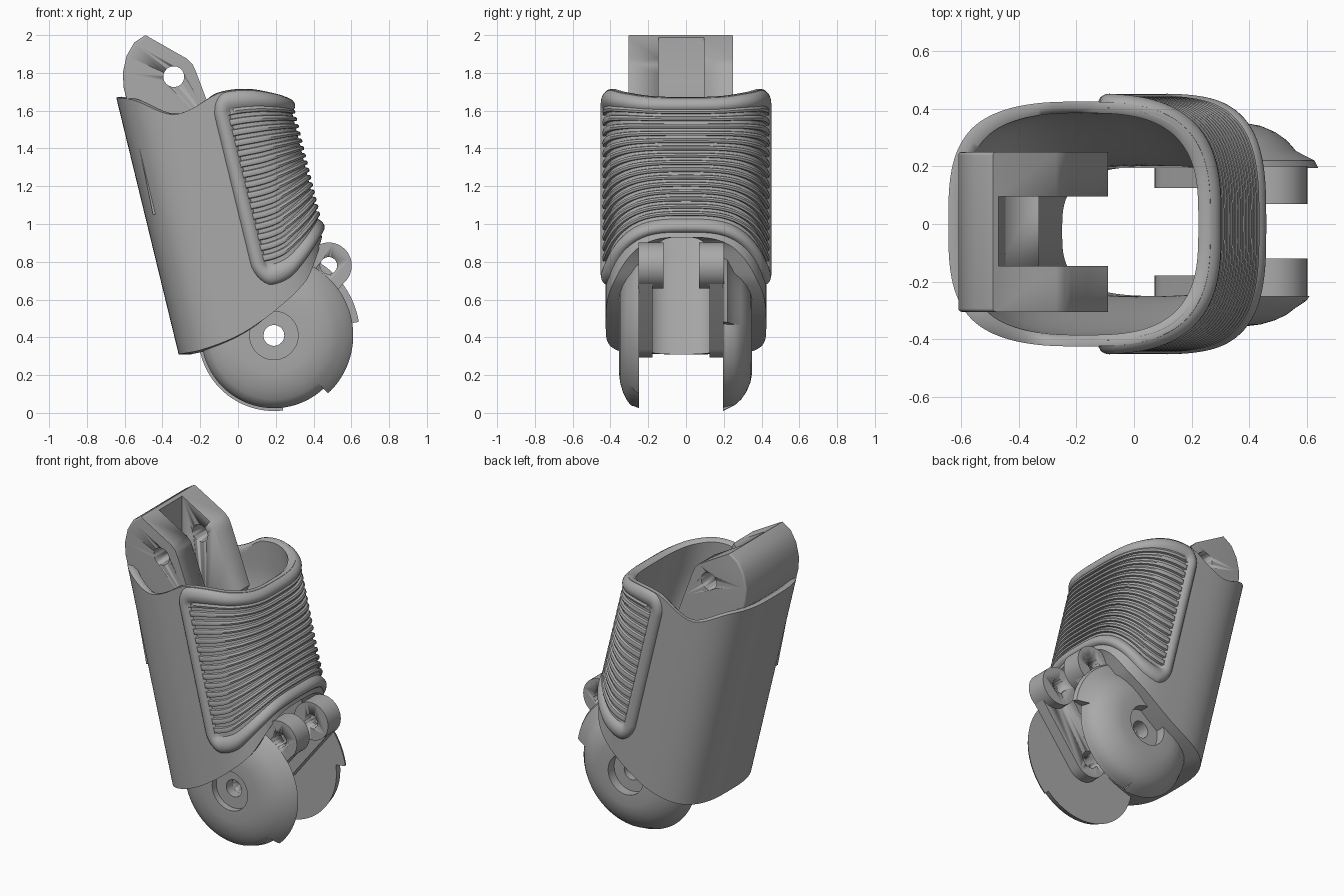
import bpy, bmesh, math
from mathutils import Vector

if "Cube" in bpy.data.objects:
    bpy.data.objects.remove(bpy.data.objects["Cube"])

grey = bpy.data.materials.new("grey")
grey.diffuse_color = (0.40, 0.40, 0.40, 1)
grey.use_nodes = True
grey.node_tree.nodes["Principled BSDF"].inputs["Base Color"].default_value = grey.diffuse_color


def finish(name, bm, angle=35):
    bmesh.ops.recalc_face_normals(bm, faces=bm.faces)
    me = bpy.data.meshes.new(name)
    bm.to_mesh(me)
    bm.free()
    ob = bpy.data.objects.new(name, me)
    bpy.context.collection.objects.link(ob)
    me.materials.append(grey)
    bpy.ops.object.select_all(action='DESELECT')
    ob.select_set(True)
    bpy.context.view_layer.objects.active = ob
    bpy.ops.object.shade_smooth_by_angle(angle=math.radians(angle))
    return ob


def curve(pts, x):
    """Smooth interpolation through (x, value) points."""
    if x <= pts[0][0]:
        return pts[0][1]
    if x >= pts[-1][0]:
        return pts[-1][1]
    n = len(pts)
    slope = lambda k: ((pts[min(k + 1, n - 1)][1] - pts[max(k - 1, 0)][1]) /
                       (pts[min(k + 1, n - 1)][0] - pts[max(k - 1, 0)][0]))
    i = next(k for k in range(n - 1) if x <= pts[k + 1][0])
    (x0, a), (x1, b) = pts[i], pts[i + 1]
    h = x1 - x0
    t = (x - x0) / h
    return ((2*t**3 - 3*t*t + 1) * a + (t**3 - 2*t*t + t) * h * slope(i)
            + (3*t*t - 2*t**3) * b + (t**3 - t*t) * h * slope(i + 1))


def skin(bm, rows, wrap_rows=False, wrap_cols=False):
    vs = [[bm.verts.new(p) for p in r] for r in rows]
    nr, nc = len(vs), len(vs[0])
    for i in range(nr if wrap_rows else nr - 1):
        for j in range(nc if wrap_cols else nc - 1):
            a, b = (i + 1) % nr, (j + 1) % nc
            bm.faces.new((vs[i][j], vs[i][b], vs[a][b], vs[a][j]))


def plate(name, outline, y0, y1):
    """Extrude an x-z outline along y."""
    bm = bmesh.new()
    f = bm.faces.new([bm.verts.new((x, y0, z)) for x, z in outline])
    g = bmesh.ops.extrude_face_region(bm, geom=[f])["geom"]
    for v in g:
        if isinstance(v, bmesh.types.BMVert):
            v.co.y = y1
    return bm


def arc(cx, cz, r, a0=0, a1=352.5, n=48):
    return [(cx + r * math.cos(math.radians(a0 + (a1 - a0) * i / (n - 1))),
             cz + r * math.sin(math.radians(a0 + (a1 - a0) * i / (n - 1)))) for i in range(n)]


def cut(ob, outline, y0=-0.6, y1=0.6):
    c = finish("cutter", plate("cutter", outline, y0, y1))
    m = ob.modifiers.new("cut", 'BOOLEAN')
    m.object, m.operation, m.solver = c, 'DIFFERENCE', 'EXACT'
    bpy.context.view_layer.objects.active = ob
    bpy.ops.object.modifier_apply(modifier=m.name)
    bpy.data.objects.remove(c)


# ---- tilted sleeve: rounded section sheared along z
CX, A, B, SHEAR = -0.185, 0.455, 0.425, 0.243
TOP = [(0, 1.67), (.09, 1.655), (.27, 1.58), (.43, 1.63), (.54, 1.69), (.70, 1.712), (.85, 1.69), (.92, 1.665)]
BOTTOM = [(0, .31), (.13, .335), (.34, .41), (.55, .53), (.76, .69), (.84, .80), (.91, .93)]
PAD_BOTTOM = [(.46, .68), (.58, .67), (.69, .71), (.77, .78), (.85, .87), (.91, .95)]


def section(t, a=A, b=B, cx=CX, cy=0.0):
    c, s = math.cos(t), math.sin(t)
    return Vector((cx + math.copysign(abs(c) ** .63 * a, c), cy + math.copysign(abs(s) ** .63 * b, s)))


def place(p, z):
    return (p.x + SHEAR * (1.65 - z), p.y, z)


NS, NV = 128, 36
outer, inner = [], []
for i in range(NV + 1):
    ro, ri = [], []
    for j in range(NS):
        t = 2 * math.pi * (j + .5) / NS
        p = section(t)
        rel = p.x - CX + A
        z0, z1 = curve(BOTTOM, rel), curve(TOP, rel)
        z = z0 + (z1 - z0) * i / NV
        k = min(max((z - .75) / .75, 0), 1)
        k = k * k * (3 - 2 * k)
        q = section(t, .395 + .01 * k, .225 + .16 * k, -.18, -.025 * (1 - k))
        ro.append(place(p, z))
        ri.append(place(q, z - (0.012 if i == NV else 0)))
    outer.append(ro)
    inner.append(ri)
# rounded lip between outer and inner walls
lip = [tuple(o * .5 + n * .5 + (0.01 if k == 2 else 0) for k, (o, n) in enumerate(zip(a, b)))
       for a, b in zip(outer[-1], inner[-1])]
bm = bmesh.new()
skin(bm, outer + [lip] + inner[::-1], wrap_rows=True, wrap_cols=True)
finish("sleeve", bm, 50)

# ---- ribbed grip pad wrapped around the sleeve's right side
dense = [section(-math.pi / 2 + math.pi * i / 6000) for i in range(6001)]
dense = [p for p in dense if p.x - CX + A > .49]
length = [0]
for p, q in zip(dense, dense[1:]):
    length.append(length[-1] + (q - p).length)
L = length[-1]
edge = [.01 * i for i in range(10)]
arcs = edge + [.092 + (L - .184) * i / 60 for i in range(61)] + [L - e for e in reversed(edge)]
cols, k = [], 0
for s in arcs:
    while k < len(length) - 2 and length[k] < s:
        k += 1
    tan = (dense[min(k + 1, len(dense) - 1)] - dense[max(k - 1, 0)]).normalized()
    cols.append((s, dense[k], Vector((tan.y, -tan.x))))
RIBS, LOW, HIGH, H = 15, .11, .91, .85
rows = [(e / H, 0) for e in edge]
for r in range(RIBS):
    for f, o in ((0, .002), (.36, .002), (.42, .016), (.68, .021), (.94, .016)):
        rows.append((LOW + (HIGH - LOW) * (r + f) / RIBS, o))
rows += [(HIGH, .002)] + [(1 - e / H * .85, 0) for e in reversed(edge)]
RIM = [(0, -.02), (.01, .008), (.025, .022), (.045, .028), (.065, .024), (.08, .014), (.09, .002)]
grid = []
for v, rib in rows:
    line = []
    for s, p, n in cols:
        du, dv, R = min(s, L - s), min(v, 1 - v) * H, .10
        d = R - math.hypot(R - du, R - dv) if du < R and dv < R else min(du, dv)
        off = curve(RIM, d) if d < .09 else max(rib, .002)
        rel = p.x - CX + A
        z0, z1 = curve(PAD_BOTTOM, rel), curve(TOP, rel) + .004
        line.append(place(p + n * off, z0 + (z1 - z0) * v))
    grid.append(line)
bm = bmesh.new()
skin(bm, grid)
finish("grip_pad", bm, 40)

# ---- upper clevis: rounded block, slotted and drilled
outline = [(-.49, 2.0), (-.27, 1.875), (-.24, 1.845), (-.22, 1.80), (-.16, 1.64), (-.09, 1.45), (-.30, 1.05),
           (-.45, 1.05), (-.575, 1.6), (-.605, 1.72), (-.61, 1.80), (-.59, 1.89), (-.55, 1.96)]
bm = plate("clevis", outline, -.305, .25)
rim = [e for e in bm.edges if abs(e.verts[0].co.y - e.verts[1].co.y) < 1e-4
       and max(v.co.x for v in e.verts) < -.48 and min(v.co.z for v in e.verts) > 1.5]
bmesh.ops.bevel(bm, geom=rim, offset=.07, segments=5, affect='EDGES', profile=.5, clamp_overlap=True)
clevis = finish("upper_clevis", bm)
cut(clevis, [(-.47, 2.2), (-.47, 1.75), (-.30, .9), (.2, .9), (.2, 2.2)], -.145, .095)
cut(clevis, arc(-.34, 1.78, .055))

# ---- knuckle domes with stop sectors
PX, PZ = .19, .41


def dome(name, y0, depth, radii):
    """radii: (start angle, end angle, radius) covering a full turn."""
    loops = []
    for a0, a1, R in radii:
        n = max(4, int((a1 - a0) / 3))
        for i in range(n + 1):
            t = math.radians(a0 + .02 + (a1 - a0 - .04) * i / n)
            prof = [(.055, 0), (.055, .6), (.128, .6), (.128, 1), (.2, 1), (.25, .94), (.30, .80),
                    (.34, .62), (.37, .40), (max(R - .012, .378), .16), (R, 0)]
            loops.append([(PX + r * math.cos(t), y0 + depth * d, PZ + r * math.sin(t)) for r, d in prof])
    bm = bmesh.new()
    skin(bm, loops, wrap_rows=True, wrap_cols=True)
    finish(name, bm)


dome("front_dome", -.25, -.105, [(-47, 75, .42), (75, 313, .385)])
dome("back_dome", .195, .155, [(-83, 9, .385), (9, 75, .455), (75, 277, .40)])

# ---- link arms and small lugs between the domes
LX, LZ = .48, .78
tilt = math.degrees(math.atan2(LZ - PZ, LX - PX))
link = arc(LX, LZ, .118, tilt - 90, tilt + 90, 24) + arc(PX, PZ, .118, tilt + 90, tilt + 270, 24)
for side, ya, yb, yc in (("front", -.252, -.178, -.12), ("back", .202, .125, .07)):
    arm = finish(side + "_link_arm", plate("arm", link, ya, yb))
    cut(arm, arc(PX, PZ, .055))
    cut(arm, arc(LX, LZ, .045))
    lug = finish(side + "_small_lug", plate("lug", arc(LX, LZ, .122), ya, yc))
    cut(lug, arc(LX, LZ, .045))
